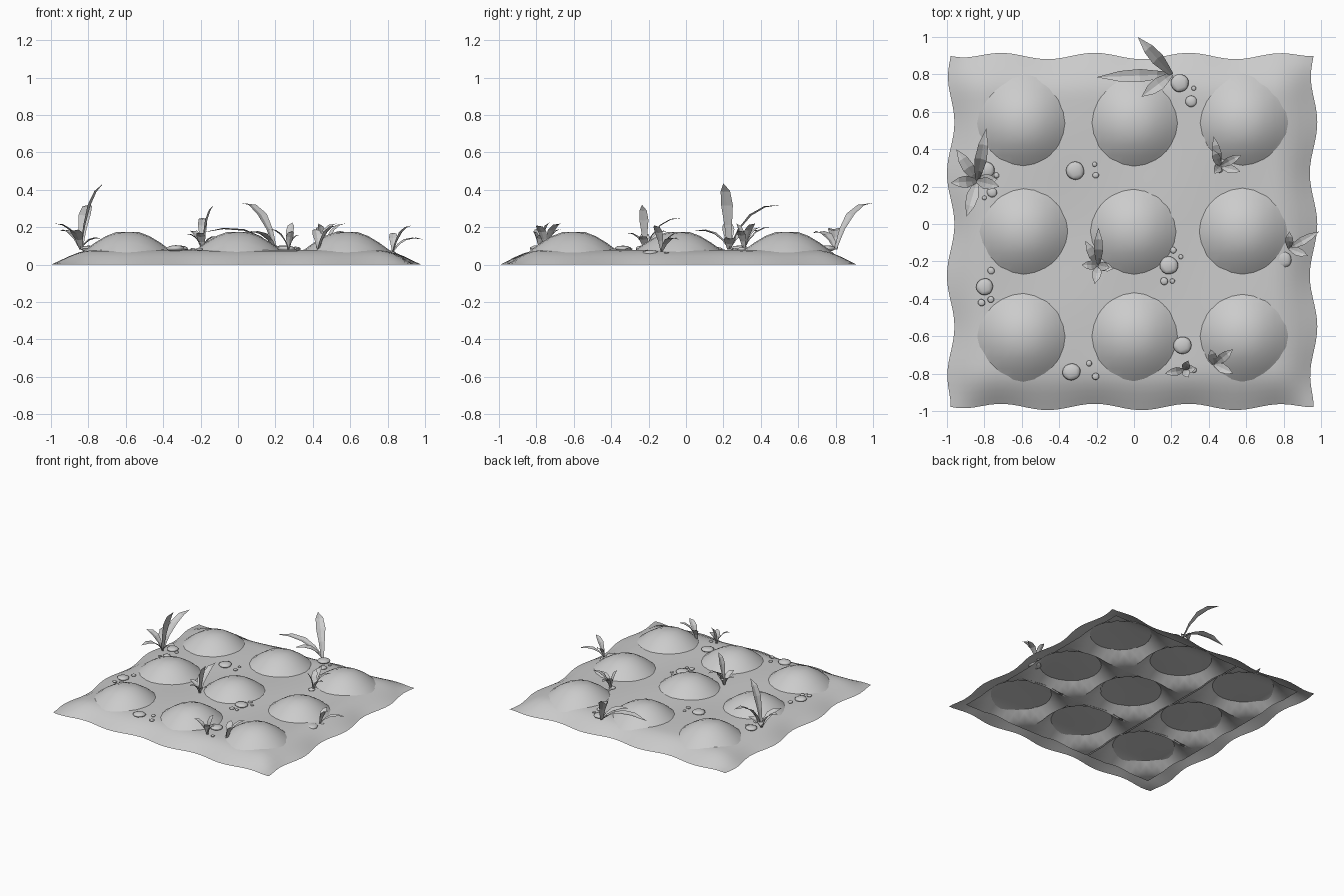
import bpy, bmesh, math, random
from mathutils import Vector

random.seed(4)


def finish(name, bm, smooth=True):
    me = bpy.data.meshes.new(name)
    bm.to_mesh(me)
    bm.free()
    for p in me.polygons:
        p.use_smooth = smooth
    ob = bpy.data.objects.new(name, me)
    bpy.context.collection.objects.link(ob)
    return ob


def sheet(name, n, func):
    """Square grid with u, v in -1..1 mapped through func."""
    bm = bmesh.new()
    vs = [[bm.verts.new(func(2 * i / n - 1, 2 * j / n - 1)) for i in range(n + 1)]
          for j in range(n + 1)]
    for j in range(n):
        for i in range(n):
            bm.faces.new((vs[j][i], vs[j][i + 1], vs[j + 1][i + 1], vs[j + 1][i]))
    return finish(name, bm)


def interp(pts, r):
    for (a, za), (b, zb) in zip(pts, pts[1:]):
        if r <= b:
            return za + (zb - za) * (r - a) / (b - a)
    return pts[-1][1]


# soil bed: thin sheet with wavy, sloping edges
EDGE = [(0, 0), (0.05, 0.027), (0.1, 0.054), (0.15, 0.071), (0.2, 0.078), (2, 0.078)]


def soil(u, v):
    x, y = -0.01 + 0.965 * u, -0.04 + 0.938 * v
    wx = 0.02 * math.sin(11.5 * y + 1.6) * abs(u) ** 8
    wy = 0.017 * math.sin(12.5 * x + 4.2) * abs(v) ** 8
    dx, dy = 0.965 * (1 - abs(u)), 0.938 * (1 - abs(v))
    z = interp(EDGE, dx) * interp(EDGE, dy) / 0.078
    z += 0.006 * math.sin(7 * x + 1) * math.cos(6 * y) * min(1, 5 * min(dx, dy))
    fade = 1 - abs(v) ** 12
    return (x + math.copysign(0.005, u) * abs(u) ** 8 + wx * fade,
            y + wy * (1 - abs(u) ** 12), max(z, 0))


sheet("soil_bed", 48, soil)

# nine planting mounds, each a square sheet with a hidden skirt
MOUND = [(0, 0.176), (0.065, 0.175), (0.13, 0.147), (0.19, 0.108), (0.228, 0.08),
         (0.27, 0.035), (0.31, 0.01), (1, 0.008)]
for my in (-0.60, -0.04, 0.54):
    for mx in (-0.59, 0.0, 0.58):
        sheet("mound", 10, lambda u, v: (
            mx + 0.29 * u, my + 0.29 * v,
            interp(MOUND, 0.29 * math.hypot(u, v))))

# pebbles: x, y, radius
STONES = [
    (0.245, 0.755, .058), (0.305, 0.655, .036), (0.32, 0.725, .015),
    (-0.79, 0.29, .052), (-0.76, 0.17, .032), (-0.735, 0.26, .018), (-0.80, 0.14, .014),
    (-0.315, 0.285, .058), (-0.21, 0.32, .016), (-0.205, 0.26, .02),
    (-0.80, -0.335, .055), (-0.765, -0.25, .022), (-0.765, -0.405, .02),
    (-0.815, -0.42, .022), (0.185, -0.22, .058), (0.21, -0.14, .02),
    (0.25, -0.175, .015), (0.16, -0.305, .024), (0.205, -0.305, .016),
    (0.795, -0.19, .055), (0.83, -0.105, .018), (0.26, -0.65, .055),
    (0.32, -0.78, .018), (-0.335, -0.79, .057), (-0.24, -0.745, .018),
    (-0.205, -0.815, .022), (0.455, 0.30, .03), (0.45, 0.35, .013)]
for x, y, r in STONES:
    bm = bmesh.new()
    bmesh.ops.create_icosphere(bm, subdivisions=1, radius=1)
    for v in bm.verts:
        v.co *= random.uniform(1.0, 1.25)
        v.co = Vector((v.co.x * r, v.co.y * r, v.co.z * (r * 0.3 + 0.003)))
    z = 0.062 if x > 0.75 else 0.08 + r * 0.12
    ob = finish("pebble", bm)
    ob.location = (x, y, z)
    ob.modifiers.new("round", 'SUBSURF').levels = 1
    ob.modifiers["round"].render_levels = 1


# leaf blades: creased strips along a bent path
def blade(bm, base, tip, width, lean):
    a, c = Vector(base), Vector(tip)
    flat = Vector((c.x - a.x, c.y - a.y, 0))
    b = a + flat * lean + Vector((0, 0, (c.z - a.z) * 0.75 + 0.35 * flat.length * (1 - lean)))
    side = flat.normalized().cross(Vector((0, 0, 1)))
    rows = []
    for t, w in ((0, .3), (.25, .65), (.5, 1), (.75, .8)):
        p = a * (1 - t) ** 2 + b * 2 * t * (1 - t) + c * t * t
        tan = ((b - a) * (1 - t) + (c - b) * t).normalized()
        up = side.cross(tan)
        h = side * width * w / 2
        lift = up * width * w * 0.12
        rows.append([bm.verts.new(q) for q in (p - h + lift, p, p + h + lift)])
    end = bm.verts.new(c)
    for r0, r1 in zip(rows, rows[1:]):
        for i in (0, 1):
            bm.faces.new((r0[i], r0[i + 1], r1[i + 1], r1[i]))
    for i in (0, 1):
        bm.faces.new((rows[-1][i], rows[-1][i + 1], end))


# plants: base point, blade width, blade tips
PLANTS = [
    ((0.20, 0.80, .08), .07, [(0.02, 1.0, .33), (-0.20, 0.785, .17), (0.04, 0.68, .17)]),
    ((-0.84, 0.23, .08), .065, [(-0.72, 0.20, .435), (-0.79, 0.51, .32), (-0.895, 0.04, .18),
                                (-0.98, 0.22, .22), (-0.95, 0.40, .18), (-0.73, 0.24, .14)]),
    ((-0.19, -0.22, .08), .05, [(-0.13, -0.235, .32), (-0.19, -0.02, .25), (-0.28, -0.22, .165),
                                (-0.21, -0.32, .17), (-0.26, -0.09, .18), (-0.11, -0.24, .15)]),
    ((0.46, 0.31, .08), .045, [(0.425, 0.47, .20), (0.575, 0.37, .22), (0.57, 0.28, .18),
                               (0.42, 0.40, .20), (0.43, 0.27, .22)]),
    ((0.83, -0.13, .07), .045, [(0.99, -0.04, .135), (0.93, -0.17, .21), (0.83, -0.04, .17)]),
    ((0.27, -0.78, .08), .045, [(0.165, -0.80, .19), (0.29, -0.73, .225), (0.29, -0.82, .18),
                                (0.33, -0.77, .16)]),
    ((0.43, -0.75, .08), .05, [(0.53, -0.67, .22), (0.53, -0.80, .21), (0.41, -0.67, .19)]),
]
for base, width, tips in PLANTS:
    bm = bmesh.new()
    for tip in tips:
        blade(bm, base, tip, width, 0.35)
    finish("leaf_tuft", bm, smooth=False)
